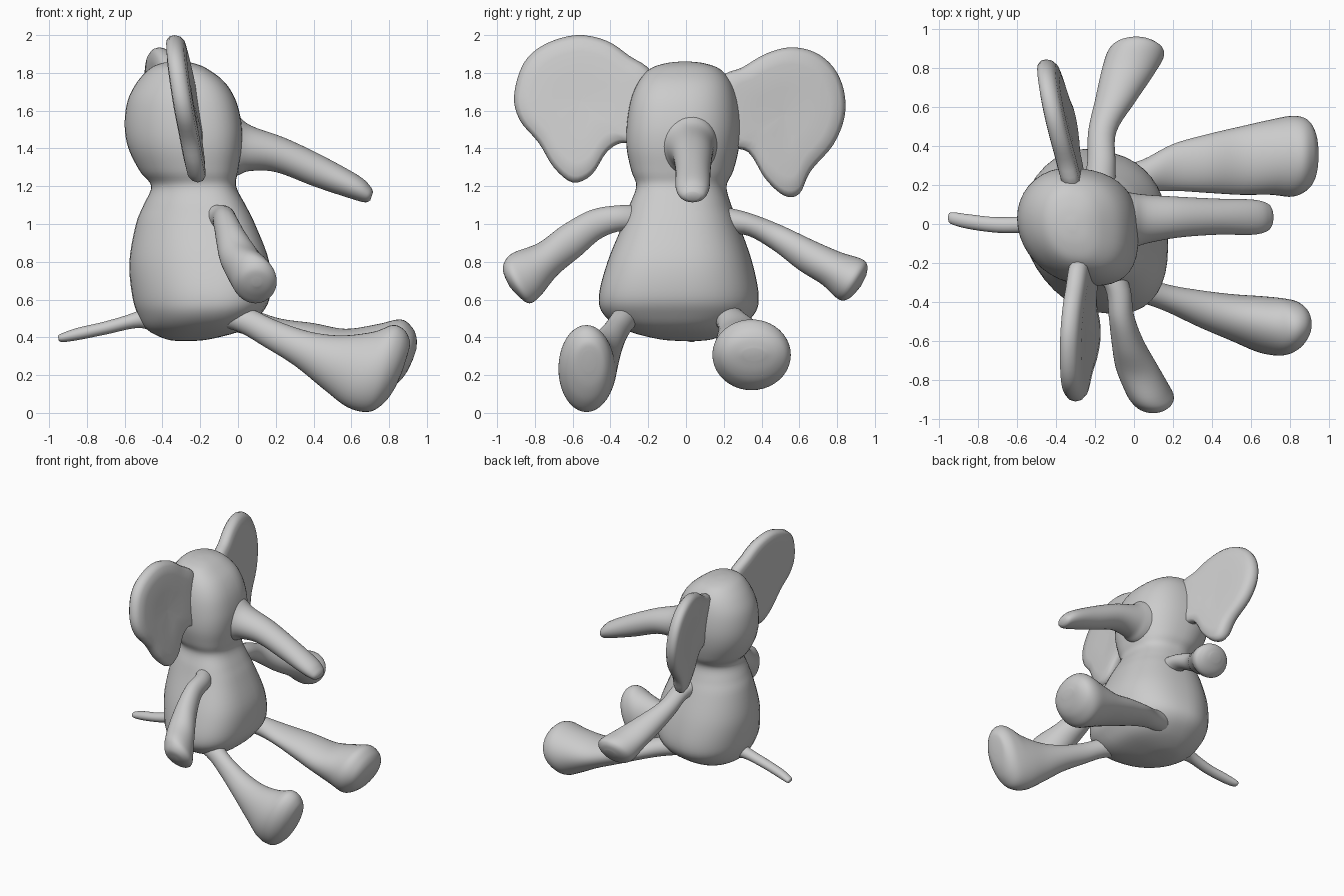
import bpy, bmesh, math
from mathutils import Vector

cube = bpy.data.objects.get("Cube")
if cube:
    bpy.data.objects.remove(cube, do_unlink=True)

grey = bpy.data.materials.new("plush grey")
grey.use_nodes = True
grey.diffuse_color = (0.6, 0.6, 0.6, 1)
bsdf = grey.node_tree.nodes["Principled BSDF"]
bsdf.inputs["Base Color"].default_value = (0.6, 0.6, 0.6, 1)
bsdf.inputs["Roughness"].default_value = 0.8

SIDES, STEPS = 40, 5


def spline(p0, p1, p2, p3, t):
    """Catmull-Rom blend of four rows."""
    return [0.5 * (2 * b + (c - a) * t + (2 * a - 5 * b + 4 * c - d) * t * t
                   + (3 * b - a - 3 * c + d) * t ** 3)
            for a, b, c, d in zip(p0, p1, p2, p3)]


def skin(name, rings):
    """Join equal rings of points into a closed smooth object."""
    bm = bmesh.new()
    loops = [[bm.verts.new(p) for p in ring] for ring in rings]
    n = len(loops[0])
    for a, b in zip(loops, loops[1:]):
        for i in range(n):
            j = (i + 1) % n
            bm.faces.new((a[i], a[j], b[j], b[i]))
    bm.faces.new(loops[0])
    bm.faces.new(loops[-1])
    bmesh.ops.recalc_face_normals(bm, faces=bm.faces)
    mesh = bpy.data.meshes.new(name)
    bm.to_mesh(mesh)
    bm.free()
    mesh.materials.append(grey)
    mesh.shade_smooth()
    obj = bpy.data.objects.new(name, mesh)
    bpy.context.collection.objects.link(obj)


def in_xz(a, b, w):
    return Vector((a, w, b))


def in_yz(a, b, w):
    return Vector((w, a, b))


def oval(front_power, skew):
    """Unit circle points; a power under 1 squares the front, skew leans it sideways."""
    points = []
    for i in range(SIDES):
        t = 2 * math.pi * i / SIDES
        c, s = math.cos(t), math.sin(t)
        p = front_power if c > 0 else 1
        c, s = math.copysign(abs(c) ** p, c), math.copysign(abs(s) ** p, s)
        points.append((c, s * math.cos(skew) - c * math.sin(skew)))
    return points


def loft(name, rows, place=in_xz, front_power=1, skew=0):
    """Each row is an oval: two opposite points in a plane, then its width range."""
    unit = oval(front_power, skew)
    rings = []
    for k in range(len(rows) - 1):
        ctrl = [rows[min(max(k + d, 0), len(rows) - 1)] for d in (-1, 0, 1, 2)]
        last = k == len(rows) - 2
        for s in range(STEPS + last):
            a0, b0, a1, b1, w0, w1 = spline(*ctrl, s / STEPS)
            mid = place((a0 + a1) / 2, (b0 + b1) / 2, (w0 + w1) / 2)
            u = place((a1 - a0) / 2, (b1 - b0) / 2, 0)
            v = place(0, 0, (w1 - w0) / 2)
            rings.append([mid + u * c + v * s for c, s in unit])
    skin(name, rings)


# Pear shaped body narrowing to the neck, then the head: z, back, front, right, left
torso = [
    (0.38, -0.30, -0.26, 0.00, 0.04), (0.39, -0.38, -0.15, -0.14, 0.14),
    (0.44, -0.48, 0.03, -0.32, 0.26), (0.52, -0.53, 0.12, -0.43, 0.36),
    (0.62, -0.56, 0.17, -0.455, 0.385), (0.80, -0.575, 0.165, -0.41, 0.35),
    (1.00, -0.54, 0.09, -0.33, 0.28), (1.10, -0.50, 0.04, -0.295, 0.24),
    (1.20, -0.46, -0.01, -0.26, 0.215), (1.28, -0.52, 0.00, -0.285, 0.25),
    (1.40, -0.58, 0.02, -0.31, 0.28), (1.52, -0.60, 0.02, -0.31, 0.29),
    (1.65, -0.585, -0.01, -0.29, 0.275), (1.75, -0.535, -0.07, -0.25, 0.24),
    (1.82, -0.47, -0.16, -0.19, 0.18), (1.85, -0.41, -0.23, -0.11, 0.10),
    (1.86, -0.34, -0.30, -0.03, 0.02)]
loft("body_and_head", [(x0, z, x1, z, y0, y1) for z, x0, x1, y0, y1 in torso],
     front_power=0.76, skew=0.13)

loft("trunk", [
    (-0.12, 1.24, -0.12, 1.64, -0.15, 0.18), (-0.01, 1.255, -0.01, 1.58, -0.125, 0.16),
    (0.06, 1.28, 0.07, 1.52, -0.10, 0.15), (0.20, 1.275, 0.25, 1.455, -0.07, 0.14),
    (0.40, 1.20, 0.45, 1.36, -0.055, 0.13), (0.58, 1.14, 0.64, 1.255, -0.055, 0.125),
    (0.67, 1.115, 0.70, 1.20, -0.035, 0.105), (0.70, 1.125, 0.715, 1.17, -0.005, 0.075)])

loft("tail", [
    (-0.42, 0.41, -0.40, 0.62, -0.09, 0.09), (-0.52, 0.45, -0.53, 0.54, -0.05, 0.045),
    (-0.70, 0.415, -0.70, 0.485, -0.045, 0.035), (-0.85, 0.385, -0.85, 0.45, -0.025, 0.05),
    (-0.93, 0.375, -0.945, 0.415, 0.00, 0.06), (-0.95, 0.385, -0.95, 0.395, 0.02, 0.04)])

# Legs stretched forward, with slanted rounded soles
loft("right_leg", [
    (-0.16, 0.47, -0.10, 0.60, -0.36, -0.18), (0.00, 0.43, 0.06, 0.555, -0.40, -0.26),
    (0.14, 0.35, 0.20, 0.49, -0.45, -0.31), (0.30, 0.25, 0.38, 0.43, -0.53, -0.34),
    (0.46, 0.12, 0.55, 0.41, -0.60, -0.36), (0.58, 0.03, 0.72, 0.43, -0.66, -0.37),
    (0.69, 0.005, 0.82, 0.465, -0.675, -0.38), (0.77, 0.05, 0.88, 0.44, -0.65, -0.395),
    (0.83, 0.13, 0.91, 0.38, -0.60, -0.43), (0.87, 0.22, 0.905, 0.33, -0.55, -0.48)])
loft("left_leg", [
    (-0.16, 0.46, -0.10, 0.60, 0.10, 0.28), (0.02, 0.42, 0.07, 0.55, 0.16, 0.33),
    (0.18, 0.37, 0.22, 0.50, 0.17, 0.41), (0.35, 0.30, 0.40, 0.475, 0.16, 0.46),
    (0.52, 0.23, 0.57, 0.445, 0.15, 0.50), (0.66, 0.16, 0.74, 0.47, 0.15, 0.535),
    (0.76, 0.12, 0.86, 0.495, 0.14, 0.555), (0.84, 0.155, 0.92, 0.455, 0.17, 0.54),
    (0.89, 0.21, 0.945, 0.40, 0.22, 0.49), (0.925, 0.28, 0.945, 0.34, 0.30, 0.42)])

# Arms spread sideways
loft("right_arm", [
    (-0.16, 0.93, -0.18, 1.10, -0.26, -0.08), (-0.31, 0.965, -0.34, 1.10, -0.15, -0.02),
    (-0.44, 0.93, -0.50, 1.075, -0.13, 0.00), (-0.56, 0.83, -0.65, 0.995, -0.115, 0.05),
    (-0.68, 0.73, -0.78, 0.90, -0.095, 0.12), (-0.77, 0.62, -0.91, 0.85, -0.05, 0.18),
    (-0.83, 0.58, -0.955, 0.81, -0.02, 0.205), (-0.89, 0.62, -0.97, 0.76, 0.02, 0.175),
    (-0.935, 0.67, -0.955, 0.71, 0.08, 0.12)], in_yz)
loft("left_arm", [
    (0.14, 0.92, 0.16, 1.10, -0.27, -0.09), (0.30, 0.945, 0.33, 1.06, -0.24, -0.095),
    (0.45, 0.87, 0.50, 0.995, -0.235, -0.09), (0.60, 0.755, 0.67, 0.915, -0.20, 0.01),
    (0.72, 0.68, 0.82, 0.85, -0.17, 0.10), (0.81, 0.60, 0.93, 0.815, -0.14, 0.155),
    (0.87, 0.61, 0.96, 0.78, -0.10, 0.12), (0.925, 0.67, 0.955, 0.73, -0.03, 0.06)], in_yz)


def ear(name, outline, centre, lean):
    """Flat padded ear: a (y, z) outline, rounded at the rim, leaning in x."""
    n = len(outline)
    edge = []
    for i in range(n):
        ctrl = [outline[(i + d) % n] for d in (-1, 0, 1, 2)]
        edge += [spline(*ctrl, s / 4) for s in range(4)]
    layers = [(0.02, 0.045), (0.4, 0.05), (0.75, 0.053), (0.92, 0.046), (0.98, 0.027), (1, 0)]
    layers += [(s, -t) for s, t in layers[-2::-1]]
    rings = []
    for scale, offset in layers:
        ring = []
        for y, z in edge:
            y = centre[0] + (y - centre[0]) * scale
            z = centre[1] + (z - centre[1]) * scale
            ring.append(Vector((lean(y, z) + offset, y, z)))
        rings.append(ring)
    skin(name, rings)


ear("left_ear", [
    (0.21, 1.42), (0.33, 1.38), (0.42, 1.24), (0.52, 1.15), (0.60, 1.16), (0.66, 1.28),
    (0.78, 1.42), (0.84, 1.57), (0.835, 1.71), (0.78, 1.83), (0.68, 1.91), (0.55, 1.935),
    (0.42, 1.90), (0.30, 1.83), (0.18, 1.77), (0.15, 1.58)],
    (0.52, 1.58), lambda y, z: -0.375 - 0.22 * (y - 0.52) - 0.09 * (z - 1.58))
ear("right_ear", [
    (-0.18, 1.80), (-0.30, 1.89), (-0.42, 1.97), (-0.58, 2.00), (-0.75, 1.95), (-0.86, 1.85),
    (-0.91, 1.68), (-0.88, 1.55), (-0.78, 1.43), (-0.70, 1.30), (-0.60, 1.22), (-0.50, 1.26),
    (-0.42, 1.38), (-0.34, 1.43), (-0.23, 1.43), (-0.15, 1.60)],
    (-0.56, 1.65), lambda y, z: -0.28 + 0.05 * (y + 0.56) - 0.16 * (z - 1.65))
